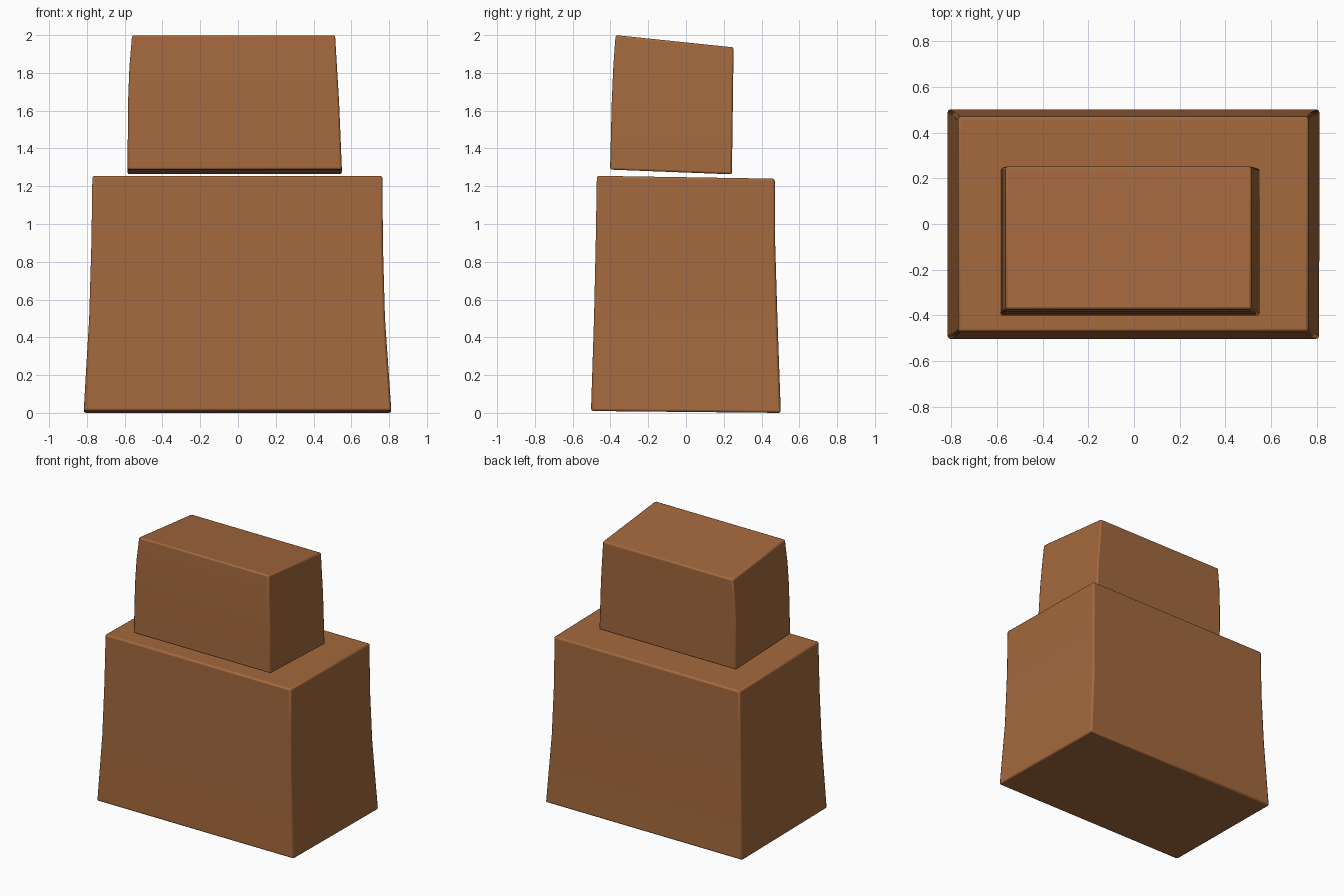
import bpy
import bmesh

cube = bpy.data.objects.get("Cube")
if cube:
    bpy.data.objects.remove(cube, do_unlink=True)

clay = bpy.data.materials.new("warm_brown")
clay.use_nodes = True
colour = (0.37, 0.14, 0.047, 1)
clay.diffuse_color = colour
clay.node_tree.nodes["Principled BSDF"].inputs["Base Color"].default_value = colour


def tapered_block(name, levels, bevel):
    """Loft rectangular rings: (left, right, front, back, front_z, back_z)."""
    bm = bmesh.new()
    rings = []
    for x0, x1, y0, y1, zf, zb in levels:
        corners = [(x0, y0, zf), (x1, y0, zf), (x1, y1, zb), (x0, y1, zb)]
        rings.append([bm.verts.new(c) for c in corners])
    for low, high in zip(rings, rings[1:]):
        for i in range(4):
            j = (i + 1) % 4
            bm.faces.new((low[i], low[j], high[j], high[i]))
    bm.faces.new(rings[0][::-1])
    bm.faces.new(rings[-1])
    bmesh.ops.recalc_face_normals(bm, faces=bm.faces)
    mesh = bpy.data.meshes.new(name)
    bm.to_mesh(mesh)
    bm.free()
    obj = bpy.data.objects.new(name, mesh)
    bpy.context.collection.objects.link(obj)
    mesh.materials.append(clay)
    # Slightly worn edges
    mod = obj.modifiers.new("worn_edges", "BEVEL")
    mod.width = bevel
    mod.segments = 2
    mod.limit_method = "ANGLE"
    bpy.ops.object.select_all(action="DESELECT")
    obj.select_set(True)
    bpy.context.view_layer.objects.active = obj
    bpy.ops.object.shade_smooth_by_angle()
    return obj


# Large lower block, flaring towards the ground
tapered_block("lower_block", [
    (-0.817, 0.812, -0.503, 0.502, 0.01, 0.0),
    (-0.788, 0.778, -0.487, 0.484, 0.5, 0.5),
    (-0.776, 0.767, -0.478, 0.472, 0.9, 0.9),
    (-0.771, 0.765, -0.472, 0.47, 1.255, 1.24),
], 0.012)

# Small upper block, floating just above with a sloping top
tapered_block("upper_block", [
    (-0.585, 0.55, -0.402, 0.243, 1.288, 1.263),
    (-0.582, 0.535, -0.393, 0.248, 1.65, 1.63),
    (-0.575, 0.524, -0.385, 0.25, 1.83, 1.79),
    (-0.561, 0.514, -0.373, 0.252, 2.0, 1.935),
], 0.01)
